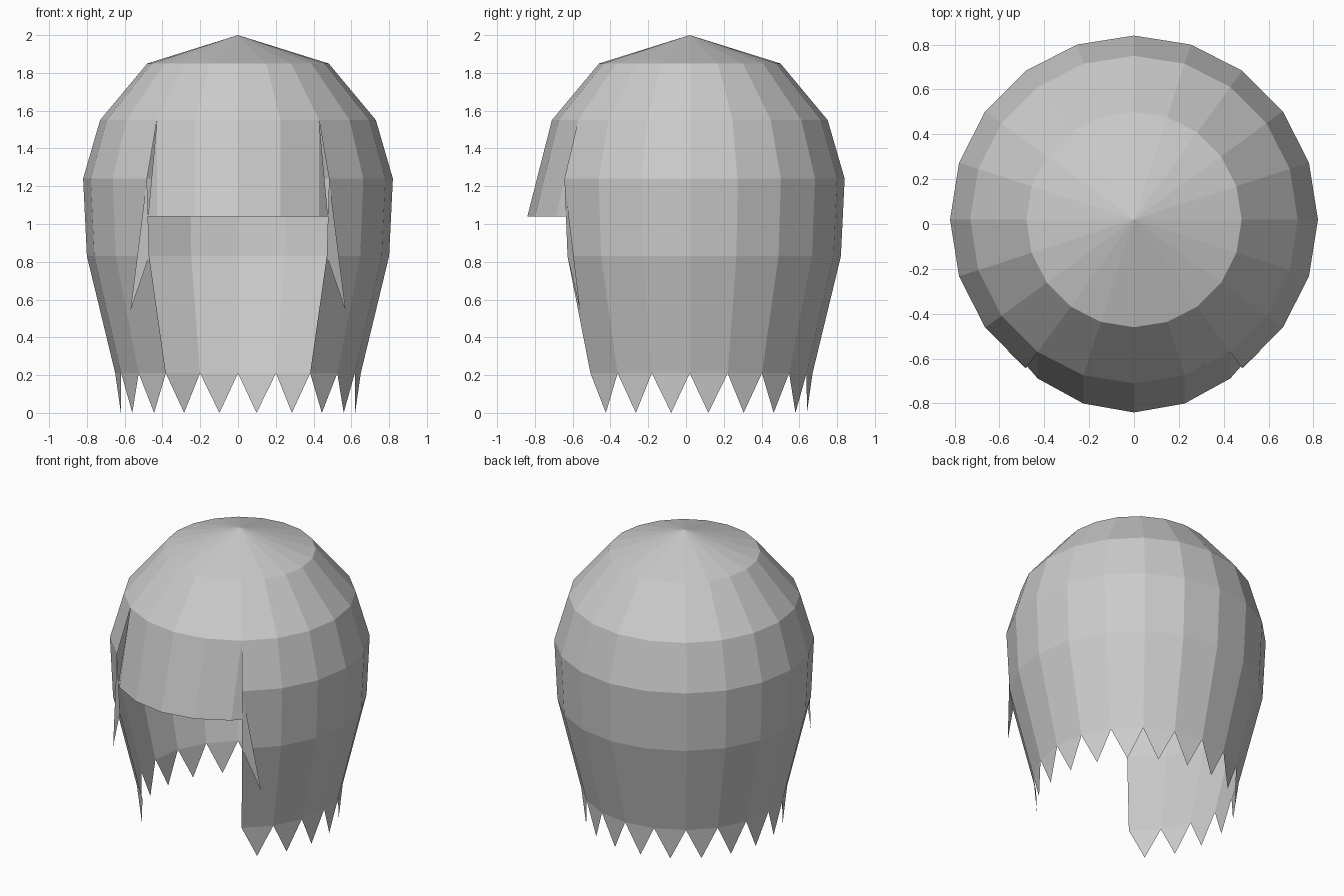
import bpy, bmesh
from math import sin, cos, tau

if "Cube" in bpy.data.objects:
    bpy.data.objects.remove(bpy.data.objects["Cube"])

CY = 0.02   # y of the crown axis
N = 20      # sides around the head


def pt(step, r, z):
    """Point on a ring; step 0 is the front centre, whole steps are corners."""
    a = step * tau / N
    return (r * sin(a), CY - r * cos(a), z)


def make(name, faces):
    bm = bmesh.new()
    for f in faces:
        bm.faces.new([bm.verts.new(p) for p in f])
    bmesh.ops.remove_doubles(bm, verts=bm.verts, dist=0.0005)
    me = bpy.data.meshes.new(name)
    bm.to_mesh(me)
    bm.free()
    ob = bpy.data.objects.new(name, me)
    bpy.context.collection.objects.link(ob)
    return ob


# Crown cap: full rings
cap = [(0.48, 1.85), (0.73, 1.55)]
faces = []
for i in range(N):
    faces.append([(0, CY, 2.0), pt(i, *cap[0]), pt(i + 1, *cap[0])])
    faces.append([pt(i, *cap[0]), pt(i, *cap[1]), pt(i + 1, *cap[1]), pt(i + 1, *cap[0])])

# Side and back hair: open at the front, ending in pointed tips
rings = [(0.73, 1.55), (0.82, 1.24), (0.80, 0.83), (0.65, 0.21)]
for i in range(2, N - 2):
    for a, b in zip(rings, rings[1:]):
        faces.append([pt(i, *a), pt(i, *b), pt(i + 1, *b), pt(i + 1, *a)])
    faces.append([pt(i, *rings[-1]), pt(i + 0.5, 0.628, 0.0), pt(i + 1, *rings[-1])])
make("hair_shell", faces)

# Fringe: the front edge of the cap swept down and forward
drop = {0: 0.13, 1: 0.126, 2: 0.118}
top = [pt(i, 0.73, 1.55) for i in range(-2, 3)]
low = [(x, y - drop[abs(i)], 1.04) for i, (x, y, z) in zip(range(-2, 3), top)]
faces = [[top[i], low[i], low[i + 1], top[i + 1]] for i in range(4)]
# folded sides back to the side hair
faces.append([top[0], pt(-2, 0.81, 1.04), low[0]])
faces.append([top[4], low[4], pt(2, 0.81, 1.04)])
make("fringe", faces)

# Side locks: thin pointed strands beside the face opening
faces = []
for s in (1, -1):
    tip = (s * 0.57, -0.56, 0.54)
    faces.append([pt(2 * s, 0.82, 1.24), pt(2 * s, 0.80, 0.83), tip][::s])
make("side_locks", faces)
